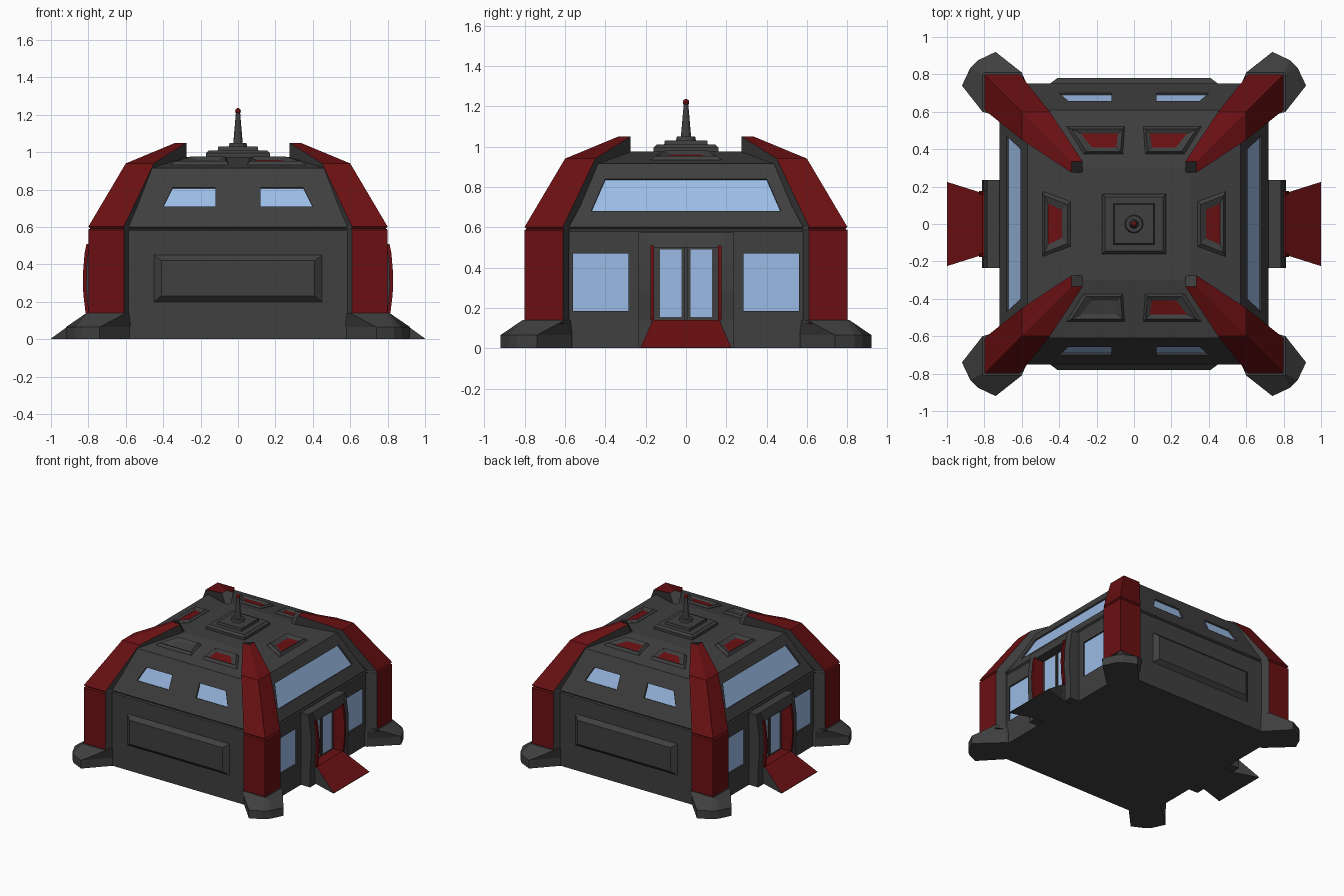
import bpy, bmesh
from mathutils import Vector

if "Cube" in bpy.data.objects:
    bpy.data.objects.remove(bpy.data.objects["Cube"])


def make_mat(name, rgb):
    m = bpy.data.materials.new(name)
    m.diffuse_color = (*rgb, 1)
    m.use_nodes = True
    m.node_tree.nodes["Principled BSDF"].inputs["Base Color"].default_value = m.diffuse_color
    return m


GRAY = make_mat("dark gray", (0.05, 0.05, 0.05))
RED = make_mat("dark red", (0.145, 0.005, 0.006))
BLUE = make_mat("window blue", (0.33, 0.50, 0.79))


def finish(name, bm, mats):
    bmesh.ops.recalc_face_normals(bm, faces=bm.faces)
    me = bpy.data.meshes.new(name)
    bm.to_mesh(me)
    bm.free()
    for m in mats:
        me.materials.append(m)
    ob = bpy.data.objects.new(name, me)
    bpy.context.collection.objects.link(ob)
    return ob


def add_loft(bm, rings, red_sides=(), red_cap=False):
    vs = [[bm.verts.new(p) for p in r] for r in rings]
    n = len(vs[0])
    for a, b in zip(vs, vs[1:]):
        for k in range(n):
            j = (k + 1) % n
            f = bm.faces.new((a[k], a[j], b[j], b[k]))
            f.material_index = 1 if k in red_sides else 0
    bm.faces.new(vs[0][::-1])
    bm.faces.new(vs[-1]).material_index = int(red_cap)


def loft(name, rings, mats=(GRAY,), **kw):
    bm = bmesh.new()
    add_loft(bm, rings, **kw)
    return finish(name, bm, mats)


def rect(x, y, z):
    return [(-x, -y, z), (x, -y, z), (x, y, z), (-x, y, z)]


def box(name, x0, x1, y0, y1, z0, z1, mat=GRAY):
    return loft(name, [[(x0, y0, z), (x1, y0, z), (x1, y1, z), (x0, y1, z)]
                       for z in (z0, z1)], (mat,))


def shifted(quad, d):
    # move a wall quad along its outward normal
    p = [Vector(q) for q in quad]
    n = (p[1] - p[0]).cross(p[3] - p[0]).normalized()
    c = sum(p, Vector())
    if n.x * c.x + n.y * c.y < 0:
        n = -n
    return [q + n * d for q in p]


# main hull with groove and shallow hipped roof
hull = loft("hull", [rect(.72, .75, 0), rect(.72, .75, .58), rect(.712, .742, .587),
                     rect(.712, .742, .593), rect(.72, .75, .6),
                     rect(.57, .61, .915), rect(.3, .3, .975)])


def slope_y(z):
    return .75 - .14 * (z - .6) / .315


def slope_x(z):
    return .72 - .15 * (z - .6) / .315


# window openings on all four sides
openings = []
for s in (-1, 1):
    openings.append(("long_window", [(s * slope_x(.68), -.47, .68), (s * slope_x(.68), .47, .68),
                                     (s * slope_x(.84), .40, .84), (s * slope_x(.84), -.40, .84)]))
    for t in (-1, 1):
        openings.append(("slope_window", [(t * .12, s * slope_y(.71), .71), (t * .40, s * slope_y(.71), .71),
                                          (t * .35, s * slope_y(.81), .81), (t * .12, s * slope_y(.81), .81)]))
        openings.append(("wall_window", [(s * .72, t * .285, .185), (s * .72, t * .56, .185),
                                         (s * .72, t * .56, .47), (s * .72, t * .285, .47)]))

bm = bmesh.new()
for name, q in openings:
    add_loft(bm, [shifted(q, -.018), shifted(q, .03)])
cutter = finish("window_cutter", bm, (GRAY,))
cutter.hide_render = True
mod = hull.modifiers.new("openings", 'BOOLEAN')
mod.operation, mod.object, mod.solver = 'DIFFERENCE', cutter, 'EXACT'
bpy.context.view_layer.objects.active = hull
bpy.ops.object.modifier_apply(modifier=mod.name)
bpy.data.objects.remove(cutter)
for name, q in openings:
    loft(name, [shifted(q, -.019), shifted(q, -.012)], (BLUE,))

# corner pillars and feet: r corner, w wing width, z, inner drop, inner offsets
PILLAR = [(.8, .19, .12, 0, .03, .06), (.8, .19, .585, 0, .03, .06),
          (.79, .185, .592, 0, .03, .05), (.8, .19, .602, 0, .03, .06),
          (.6, .15, .94, .04, .03, .06), (.335, .06, 1.05, .085, .0, .03)]
FOOT_LOW = [(.57, .74), (.74, .92), (.835, .875), (.875, .835), (.92, .74), (.74, .57), (.5, .5)]
FOOT_TOP = [(.58, .74), (.6, .81), (.80, .81), (.81, .80), (.81, .6), (.74, .58), (.5, .5)]
for sx in (-1, 1):
    for sy in (-1, 1):
        rings = []
        for r, w, z, drop, dx, dy in PILLAR:
            i, o = r - w - dx, r - dy
            pts = [(r, r, z), (r - w, r, z), (i, o, z - drop), (i, i, z - drop), (o, i, z - drop), (r, r - w, z)]
            rings.append([(sx * x, sy * y, h) for x, y, h in pts])
        loft("corner_pillar", rings, (GRAY, RED), red_sides=(0, 5))
        loft("corner_foot", [[(sx * x, sy * y, z) for x, y in ring] for ring, z in
                             ((FOOT_LOW, 0), (FOOT_LOW, .065), (FOOT_TOP, .14))])

# raised panels on front and back walls
for s in (-1, 1):
    loft("wall_panel", [[(-x, y * s, a), (x, y * s, a), (x, y * s, b), (-x, y * s, b)]
                        for x, y, a, b in ((.45, .74, .2, .45), (.45, .75, .2, .45), (.41, .78, .23, .42))])

# entrances on both sides
POST = [(.70, 0), (.80, 0), (.80, .14), (.812, .28), (.808, .42), (.785, .575), (.70, .575)]
FIN = [(.70, .14), (.815, .14), (.827, .24), (.83, .34), (.82, .46), (.81, .51), (.70, .51)]
for s in (-1, 1):
    for t in (-1, 1):
        loft("door_post", [[(s * x, t * y, z) for x, z in POST] for y in (.172, .235)])
        loft("door_fin", [[(s * x, t * y, z) for x, z in FIN] for y in (.158, .176)], (RED,))
        box("door_leaf", s * .70, s * .732, t * .004, t * .16, .13, .51)
        box("door_glass", s * .730, s * .735, t * .022, t * .13, .155, .49, BLUE)
    loft("door_header", [[(s * x, -.18, z), (s * x, .18, z), (s * u, .18, z), (s * u, -.18, z)]
                         for x, u, z in ((.7, .803, .50), (.7, .785, .575))])
    # entrance ramp, red on its upper side
    loft("ramp", [[(s * x, -y, 0), (s * x, y, 0), (s * x, y, z), (s * x, -y, z)]
                  for x, y, z in ((.70, .165, .14), (.81, .165, .14), (1.0, .225, .004))],
         (GRAY, RED), red_sides=(2,))


# roof hatches: raised rim with a sunken centre
def hatch(outer, inner, height, mats):
    mid = [tuple(o * .65 + i * .35 for o, i in zip(p, q)) for p, q in zip(outer, inner)]
    rings = [[(x, y, height(x, y) + d) for x, y in ring] for ring, d in
             ((outer, -.01), (outer, .002), (mid, .018), (inner, .004))]
    loft("roof_hatch", rings, mats, red_cap=True)


def roof_y(x, y):
    return .915 + .06 * (.61 - abs(y)) / .31


def roof_x(x, y):
    return .915 + .06 * (.57 - abs(x)) / .27


for s in (-1, 1):
    hatch([(s * .49, -.175), (s * .49, .175), (s * .34, .12), (s * .34, -.12)],
          [(s * .46, -.11), (s * .46, .11), (s * .385, .075), (s * .385, -.075)], roof_x, (GRAY, RED))
    for t in (-1, 1):
        centre = GRAY if (s, t) == (-1, -1) else RED
        hatch([(s * .05, t * .52), (s * .36, t * .52), (s * .27, t * .375), (s * .06, t * .375)],
              [(s * .085, t * .485), (s * .285, t * .485), (s * .225, t * .41), (s * .095, t * .41)],
              roof_y, (GRAY, centre))

# antenna on stepped base
loft("antenna_base", [rect(.17, .16, .96), rect(.17, .16, .995), rect(.155, .145, 1.01)])
loft("antenna_step", [rect(.11, .11, 1.0), rect(.105, .105, 1.03)])


def rod(name, r1, r2, z0, z1):
    bm = bmesh.new()
    bmesh.ops.create_cone(bm, cap_ends=True, segments=12, radius1=r1, radius2=r2, depth=z1 - z0)
    bmesh.ops.translate(bm, verts=bm.verts, vec=(0, 0, (z0 + z1) / 2))
    return finish(name, bm, (GRAY,))


rod("antenna_collar", .052, .045, 1.02, 1.05)
rod("antenna_mast", .026, .011, 1.04, 1.215)
bm = bmesh.new()
bmesh.ops.create_uvsphere(bm, u_segments=10, v_segments=6, radius=.016)
bmesh.ops.translate(bm, verts=bm.verts, vec=(0, 0, 1.22))
finish("antenna_tip", bm, (RED,))
